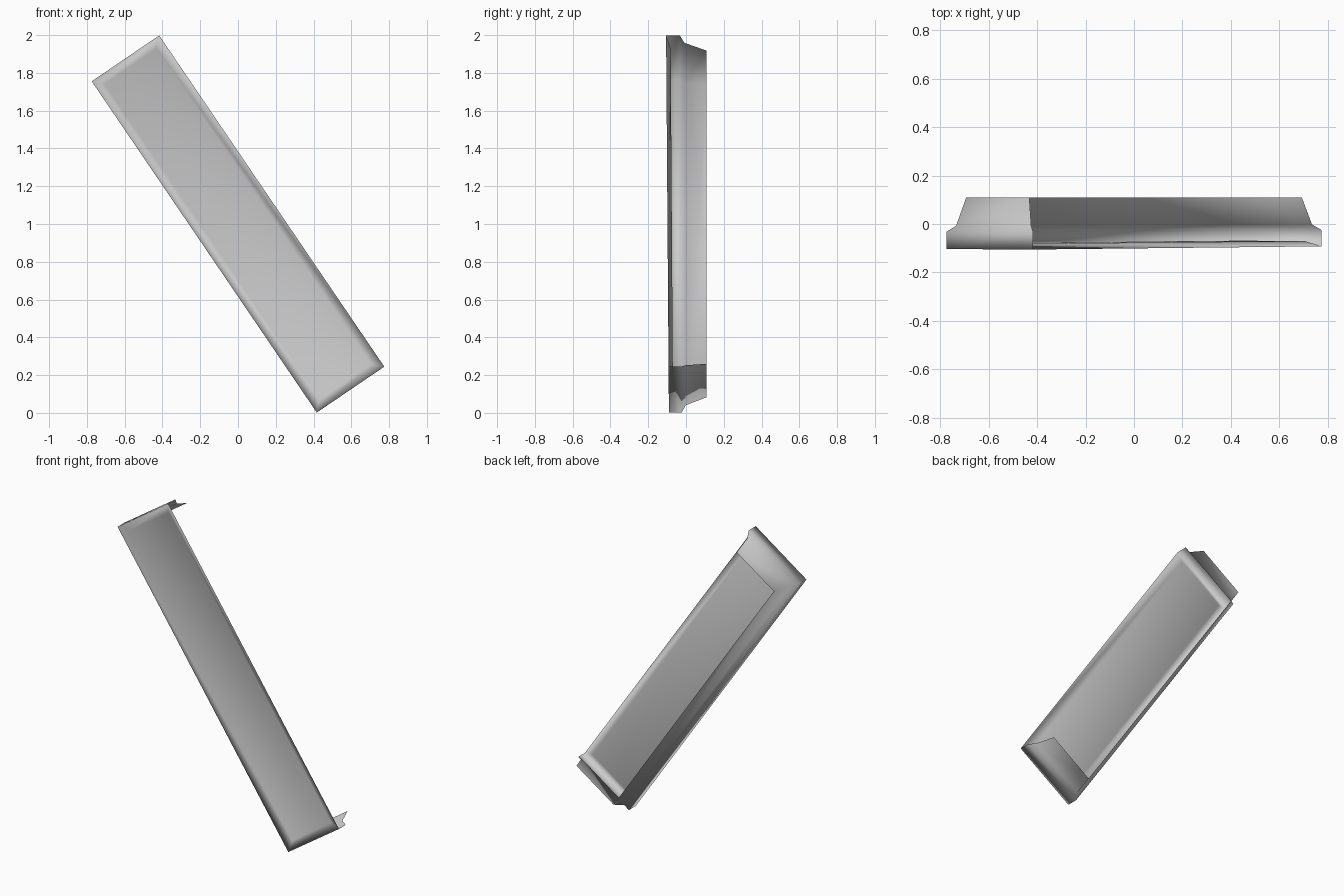
import bpy, bmesh, math

if "Cube" in bpy.data.objects:
    bpy.data.objects.remove(bpy.data.objects["Cube"])

HALF_L, HALF_W = 1.06, 0.216      # half length and half width of the outer rim
ANGLE = math.atan2(0.562, 0.827)  # lean of the long axis from vertical
c, s = math.cos(ANGLE), math.sin(ANGLE)


def place(u, v, y):
    """Local (along, across, depth) -> leaning world position, front slightly tilted."""
    x = u * s + v * c
    z = 1 - u * c + v * s
    tilt = 0.0075 * (0.11 - y) / 0.21
    return (x, y - tilt * (z - 1), z)


# Cross-section from the recessed panel edge, over the rim, to the back edge: (inset, depth)
profile = [(0.05, -0.075), (0.0, -0.098), (0.0, -0.028), (0.028, -0.005), (0.058, 0.109)]

bm = bmesh.new()
rings = []
for inset, y in profile:
    l, w = HALF_L - inset, HALF_W - inset
    corners = [(-l, -w), (-l, w), (l, w), (l, -w)]
    rings.append([bm.verts.new(place(u, v, y)) for u, v in corners])

# Front panel
bm.faces.new(rings[0])
# Rim on all four sides; skirt on both ends and the lower long side only
for k, (a, b) in enumerate(zip(rings, rings[1:])):
    for i in range(4):
        if k > 0 and i == 1:
            continue
        j = (i + 1) % 4
        bm.faces.new((a[i], b[i], b[j], a[j]))
bmesh.ops.recalc_face_normals(bm, faces=bm.faces)
panel = min(bm.faces, key=lambda f: abs(f.calc_area() - 4 * (HALF_L - .05) * (HALF_W - .05)))
if panel.normal.y > 0:
    bmesh.ops.reverse_faces(bm, faces=bm.faces)
for f in bm.faces:
    f.smooth = True

mesh = bpy.data.meshes.new("tray_cover")
bm.to_mesh(mesh)
bm.free()
obj = bpy.data.objects.new("tray_cover", mesh)
bpy.context.collection.objects.link(obj)
